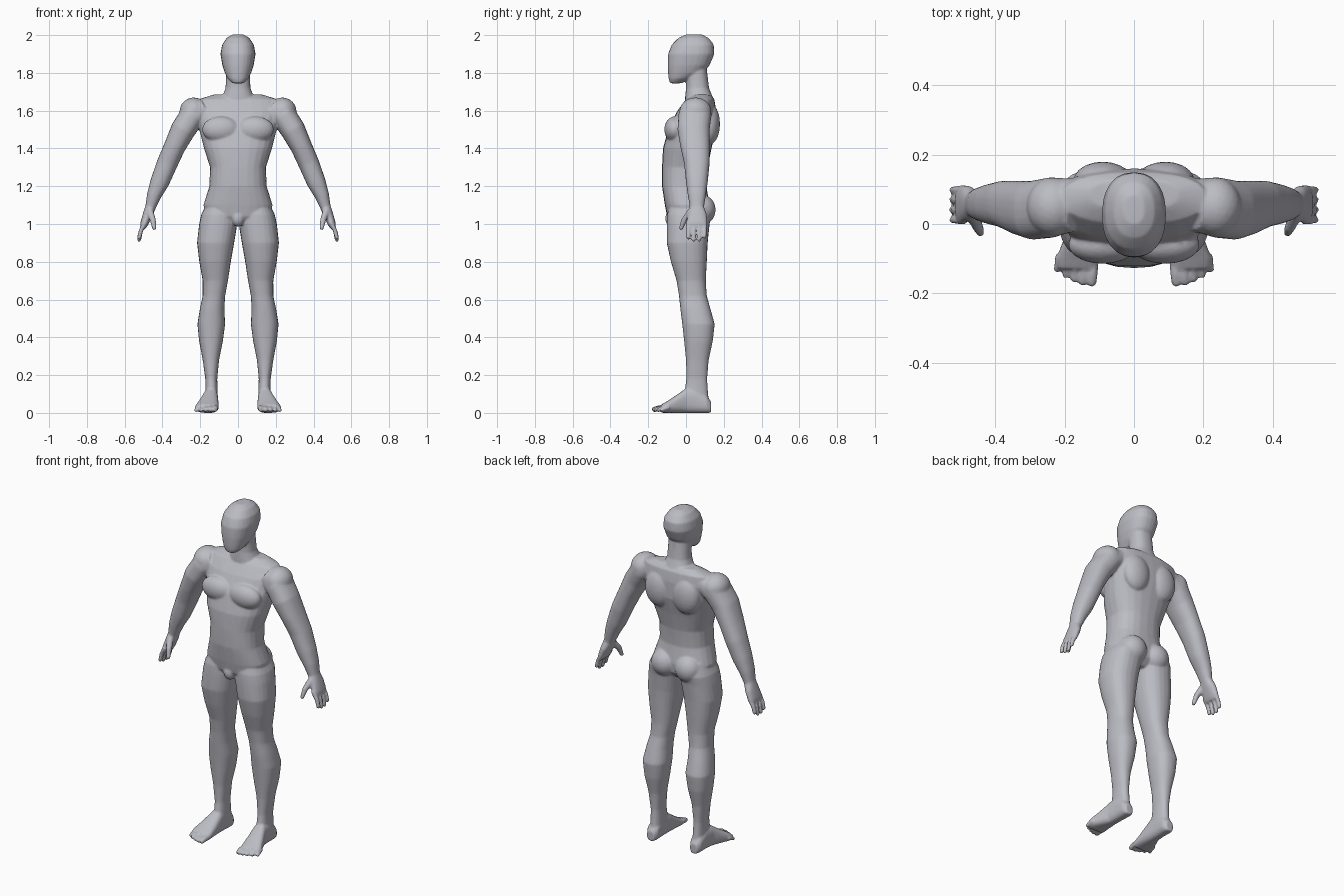
import bpy, bmesh, math
from mathutils import Vector, Matrix

cube = bpy.data.objects.get("Cube")
if cube:
    bpy.data.objects.remove(cube, do_unlink=True)

bm = bmesh.new()


def oval(c, u, v, power=2.3, n=24):
    """Rounded ring around c, spanned by the half-axes u and v."""
    pts = []
    for i in range(n):
        a = math.tau * i / n
        co, si = math.cos(a), math.sin(a)
        pts.append(Vector(c) + Vector(u) * math.copysign(abs(co) ** (2 / power), co)
                   + Vector(v) * math.copysign(abs(si) ** (2 / power), si))
    return pts


def loft(rings):
    """Skin a closed tube over the rings."""
    rows = [[bm.verts.new(p) for p in ring] for ring in rings]
    n = len(rows[0])
    for a, b in zip(rows, rows[1:]):
        for i in range(n):
            j = (i + 1) % n
            bm.faces.new((a[i], a[j], b[j], b[i]))
    bm.faces.new(rows[0])
    bm.faces.new(rows[-1])


def upright(rows, side=1, power=2.3):
    """Rows of z, x range, y range."""
    loft([oval((side * (x0 + x1) / 2, (y0 + y1) / 2, z), ((x1 - x0) / 2, 0, 0),
               (0, (y1 - y0) / 2, 0), power) for z, x0, x1, y0, y1 in rows])


def centred(rows, power=2.3):
    """Rows of z, half width, y range."""
    upright([(z, -w, w, y0, y1) for z, w, y0, y1 in rows], power=power)


def slanted(rows, side):
    """Limb in the xz plane: rows of x, z, half thickness, y range."""
    rings = []
    for i, (x, z, t, y0, y1) in enumerate(rows):
        a, b = rows[max(i - 1, 0)], rows[min(i + 1, len(rows) - 1)]
        d = Vector((b[0] - a[0], 0, b[1] - a[1])).normalized()
        rings.append(oval((side * x, (y0 + y1) / 2, z), (-side * d.z * t, 0, d.x * t),
                          (0, (y1 - y0) / 2, 0)))
    loft(rings)


def digit(points, radii, side):
    """Finger or toe: chain of points with a rounded tip."""
    pts = [Vector((side * x, y, z)) for x, y, z in points]
    tip = (pts[-1] - pts[-2]).normalized()
    pts.append(pts[-1] + tip * radii[-1] * 0.6)
    radii = list(radii) + [radii[-1] * 0.5]
    rings = []
    for i, (p, r) in enumerate(zip(pts, radii)):
        d = (pts[min(i + 1, len(pts) - 1)] - pts[max(i - 1, 0)]).normalized()
        u = d.orthogonal().normalized()
        rings.append(oval(p, u * r, d.cross(u) * r, 2, 12))
    loft(rings)


def muscle(loc, size):
    mat = Matrix.Translation(loc) @ Matrix.Diagonal((*size, 1))
    bmesh.ops.create_icosphere(bm, subdivisions=3, radius=1, matrix=mat)


# Head and neck
centred([(1.745, .03, -.085, -.025), (1.77, .055, -.092, .03), (1.80, .07, -.095, .09),
         (1.84, .083, -.097, .125), (1.90, .093, -.095, .15), (1.95, .084, -.075, .147),
         (1.985, .06, -.04, .12), (2.003, .03, 0, .085)])
centred([(1.58, .10, .0, .16), (1.67, .085, -.005, .142), (1.72, .066, 0, .122),
         (1.82, .062, 0, .11)])

# Torso
centred([(1.685, .13, .04, .13), (1.66, .21, .0, .15), (1.60, .235, -.045, .16),
         (1.50, .205, -.095, .16), (1.40, .18, -.122, .135), (1.30, .148, -.127, .115),
         (1.20, .152, -.127, .108), (1.10, .183, -.112, .125), (1.04, .17, -.1, .12),
         (1.00, .07, -.07, .08)], 2.4)
muscle((0, -.075, 1.03), (.035, .035, .045))

for s in (1, -1):
    # Chest, shoulder blade, shoulder and buttock
    muscle((s * .09, -.06, 1.50), (.1, .055, .07))
    muscle((s * .09, .125, 1.53), (.085, .055, .11))
    muscle((s * .235, .05, 1.595), (.075, .085, .075))
    muscle((s * .078, .085, 1.075), (.078, .072, .08))

    # Arm and palm
    slanted([(.17, 1.61, .06, -.02, .13), (.24, 1.575, .07, -.04, .135),
             (.29, 1.50, .066, -.045, .125), (.335, 1.41, .057, -.03, .125),
             (.375, 1.32, .055, -.01, .125), (.415, 1.22, .05, .0, .115),
             (.445, 1.15, .038, .01, .105), (.463, 1.09, .028, .02, .095),
             (.478, 1.05, .026, .01, .11), (.497, 1.0, .021, .0, .113),
             (.503, .98, .015, .003, .11)], s)

    # Fingers and thumb
    for y, z in ((.012, .925), (.041, .913), (.07, .913), (.098, .93)):
        digit([(.49, y, 1.01), (.514, y, .965), (.524, y, z)], (.014, .012, .011), s)
    digit([(.468, .03, 1.07), (.45, -.01, 1.02), (.443, -.027, .975)], (.02, .016, .011), s)

    # Leg
    upright([(1.12, .03, .16, -.08, .12), (1.05, .005, .195, -.1, .135),
             (1.0, .004, .206, -.102, .125), (.9, .02, .217, -.102, .115),
             (.8, .038, .205, -.08, .11), (.7, .053, .187, -.05, .105),
             (.62, .068, .187, -.037, .11), (.55, .072, .202, -.03, .13),
             (.47, .068, .215, -.02, .152), (.38, .08, .206, -.01, .142),
             (.28, .1, .187, 0, .12), (.18, .11, .173, .002, .112),
             (.1, .107, .172, -.01, .117), (.04, .107, .175, 0, .125)], s)

    # Foot: rows of y, x range, height
    foot = [(.133, .12, .165, .06), (.11, .106, .178, .09), (.05, .106, .18, .13),
            (.0, .105, .185, .13), (-.05, .103, .205, .095), (-.1, .103, .225, .062),
            (-.13, .105, .222, .045)]
    loft([oval((s * (x0 + x1) / 2, y, h / 2), ((x1 - x0) / 2, 0, 0), (0, 0, h / 2), 2.6)
          for y, x0, x1, h in foot])

    # Toes
    for i, tip in enumerate((-.172, -.17, -.162, -.15, -.134)):
        x, r = .12 + .025 * i, .0155 - .0012 * i
        digit([(x - .003, -.09, .03), (x, tip + .025, .024), (x + .002, tip, r + .002)],
              (r, r, r * .9), s)

bmesh.ops.recalc_face_normals(bm, faces=bm.faces)
mesh = bpy.data.meshes.new("body")
bm.to_mesh(mesh)
bm.free()
body = bpy.data.objects.new("body", mesh)
bpy.context.collection.objects.link(body)

# Fuse the parts into one skin, then soften and thin it
fuse = body.modifiers.new("fuse", 'REMESH')
fuse.mode = 'VOXEL'
fuse.voxel_size = .0055
fuse.use_smooth_shade = True
soften = body.modifiers.new("soften", 'SMOOTH')
soften.factor = .5
soften.iterations = 6
thin = body.modifiers.new("thin", 'DECIMATE')
thin.ratio = .25

# Material
grey = bpy.data.materials.new("cool grey")
grey.use_nodes = True
colour = (.50, .50, .55, 1)
grey.diffuse_color = colour
grey.node_tree.nodes["Principled BSDF"].inputs["Base Color"].default_value = colour
mesh.materials.append(grey)
for p in mesh.polygons:
    p.use_smooth = True
